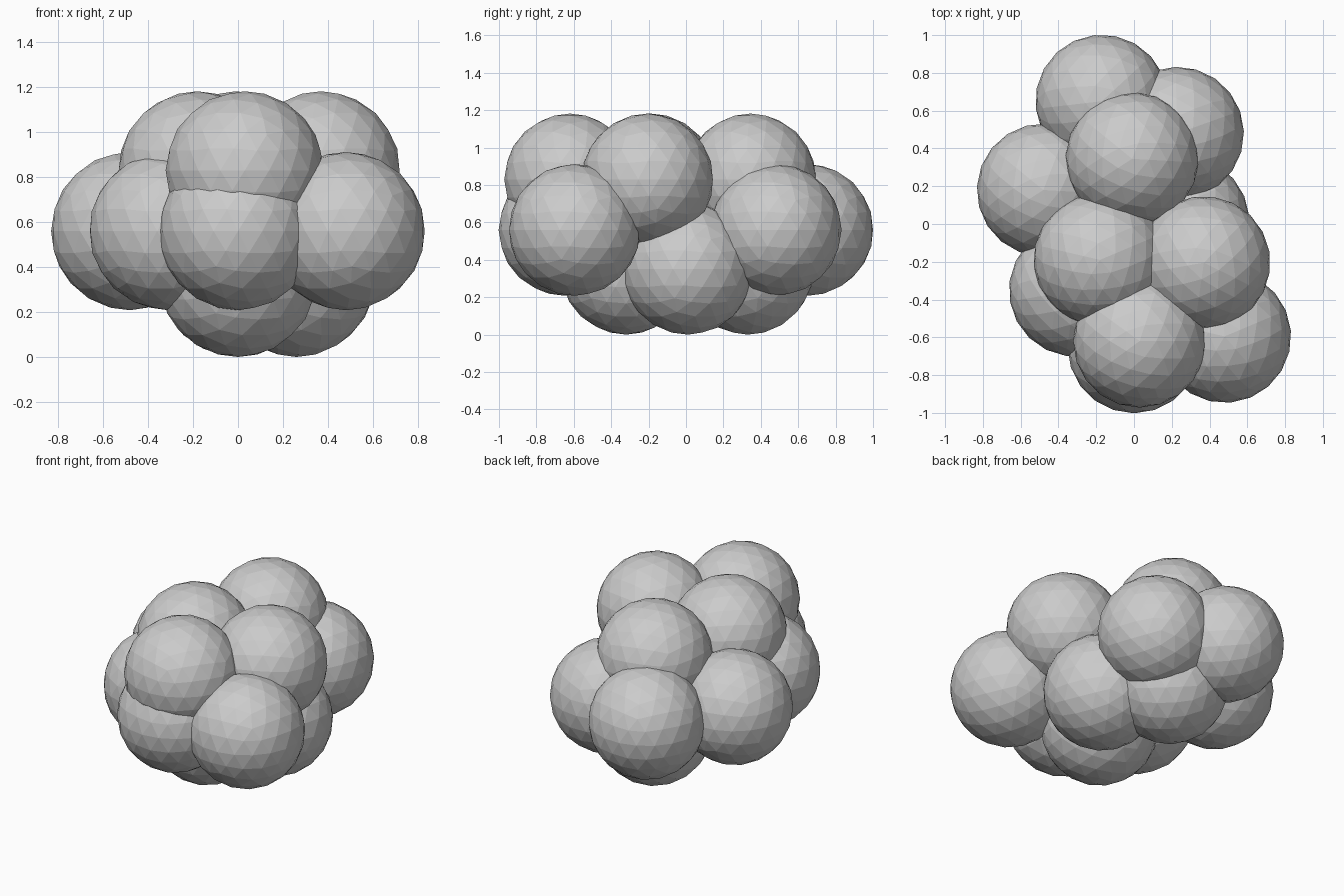
import bpy

if "Cube" in bpy.data.objects:
    bpy.data.objects.remove(bpy.data.objects["Cube"])

RADIUS = 0.352

# Cluster of equal low-poly balls in three layers: centre height -> (x, y) centres
LAYERS = {
    "lower": (0.352, [(0.0, -0.32), (0.26, 0.01), (0.0, 0.33)]),
    "middle": (0.56, [(0.0, -0.65), (0.48, -0.595), (-0.31, -0.35),
                      (-0.48, 0.18), (0.23, 0.48), (-0.17, 0.65)]),
    "upper": (0.83, [(0.03, -0.62), (-0.18, -0.19), (0.37, -0.205), (-0.01, 0.345)]),
}


def add_ball(name, x, y, z, turn):
    # Faceted ball, turned so that neighbours do not show identical facets
    bpy.ops.mesh.primitive_ico_sphere_add(subdivisions=3, radius=RADIUS, location=(x, y, z),
                                          rotation=(0, 0, turn))
    ball = bpy.context.object
    ball.name = name
    bpy.ops.object.shade_flat()


for layer, (z, centres) in LAYERS.items():
    for i, (x, y) in enumerate(centres):
        add_ball(f"{layer}_ball_{i + 1}", x, y, z, i * 0.4)
